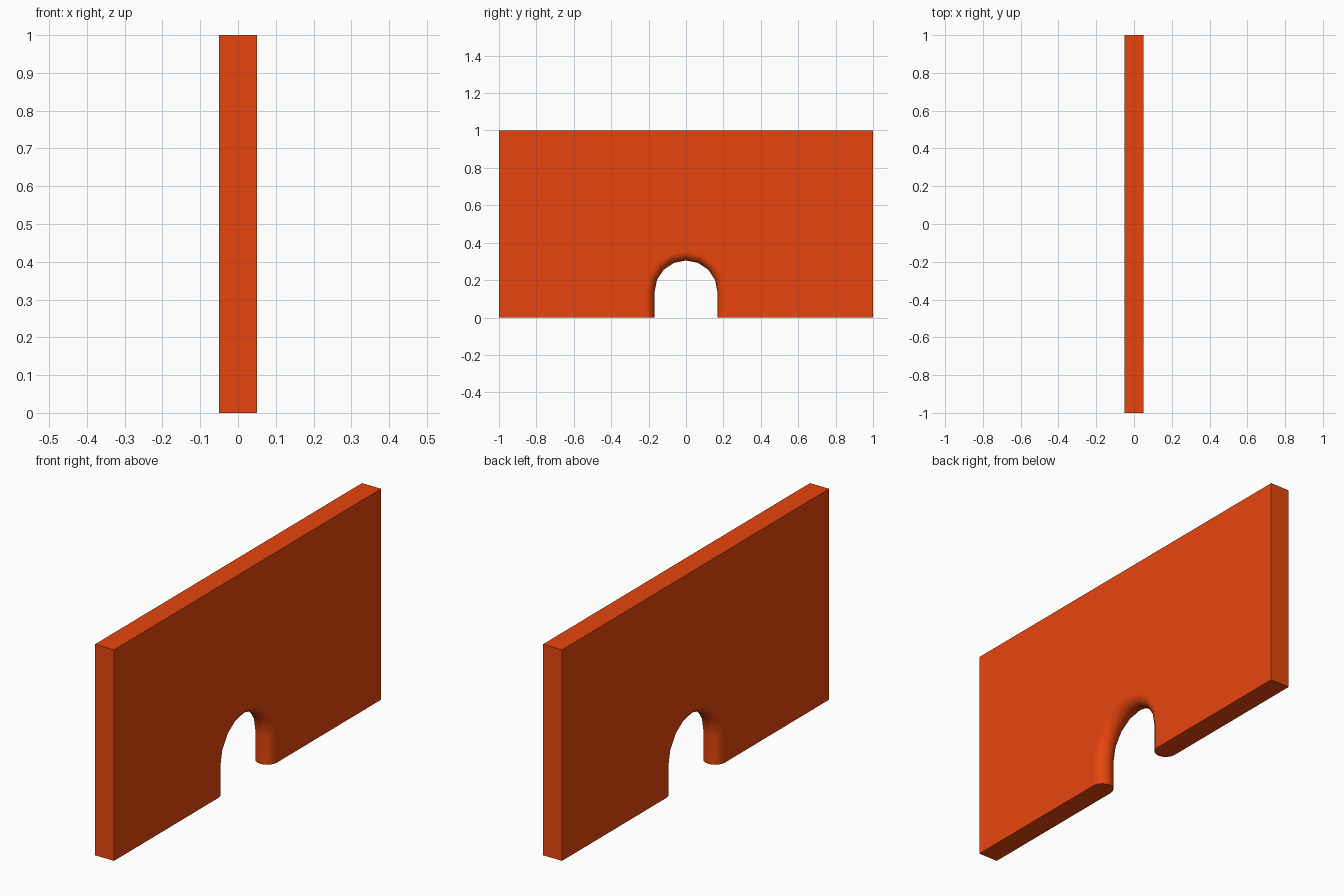
import bpy, bmesh
from math import sin, cos, pi

if "Cube" in bpy.data.objects:
    bpy.data.objects.remove(bpy.data.objects["Cube"])

HALF_T, HALF_L, HEIGHT = 0.05, 1.0, 1.0
ARCH_R, ARCH_Z = 0.168, 0.137
ROUND, SEGS = 8, 8


def arch(radius, x):
    """Round-topped opening outline at depth x, from +y foot to -y foot."""
    pts = [(x, radius, 0)]
    for i in range(SEGS + 1):
        a = pi * i / SEGS
        pts.append((x, radius * cos(a), ARCH_Z + radius * sin(a)))
    pts.append((x, -radius, 0))
    return pts


bm = bmesh.new()

# Half-round edge lining the archway
rings = []
for k in range(ROUND + 1):
    a = -pi / 2 + pi * k / ROUND
    radius = ARCH_R + HALF_T * (1 - cos(a))
    rings.append([bm.verts.new(p) for p in arch(radius, HALF_T * sin(a))])
for r0, r1 in zip(rings, rings[1:]):
    for i in range(len(r0) - 1):
        bm.faces.new((r0[i], r0[i + 1], r1[i + 1], r1[i]))

# Outer corners, ordered from -y foot round to +y foot
outline = [(-HALF_L, 0), (-HALF_L, HEIGHT), (HALF_L, HEIGHT), (HALF_L, 0)]
near, far = ([bm.verts.new((x, y, z)) for y, z in outline]
             for x in (-HALF_T, HALF_T))

# Broad faces, ends and top
for ring, corners in ((rings[0], near), (rings[-1], far)):
    bm.faces.new(ring + corners)
for i in range(3):
    bm.faces.new((near[i], near[i + 1], far[i + 1], far[i]))

# Undersides of the two feet
bm.faces.new([r[0] for r in rings] + [far[3], near[3]])
bm.faces.new([r[-1] for r in rings] + [far[0], near[0]])

bmesh.ops.recalc_face_normals(bm, faces=bm.faces)
mesh = bpy.data.meshes.new("arched_wall")
bm.to_mesh(mesh)
bm.free()
wall = bpy.data.objects.new("arched_wall", mesh)
bpy.context.collection.objects.link(wall)

# Smooth rounded edge, crisp corners, flat broad faces
bpy.context.view_layer.objects.active = wall
wall.select_set(True)
bpy.ops.object.shade_smooth_by_angle(angle=pi / 5)
weighted = wall.modifiers.new("flat_faces", 'WEIGHTED_NORMAL')
weighted.keep_sharp = True

# Orange paint
paint = bpy.data.materials.new("orange_paint")
paint.diffuse_color = (0.8, 0.06, 0.004, 1)
paint.use_nodes = True
paint.node_tree.nodes["Principled BSDF"].inputs["Base Color"].default_value = paint.diffuse_color
mesh.materials.append(paint)
